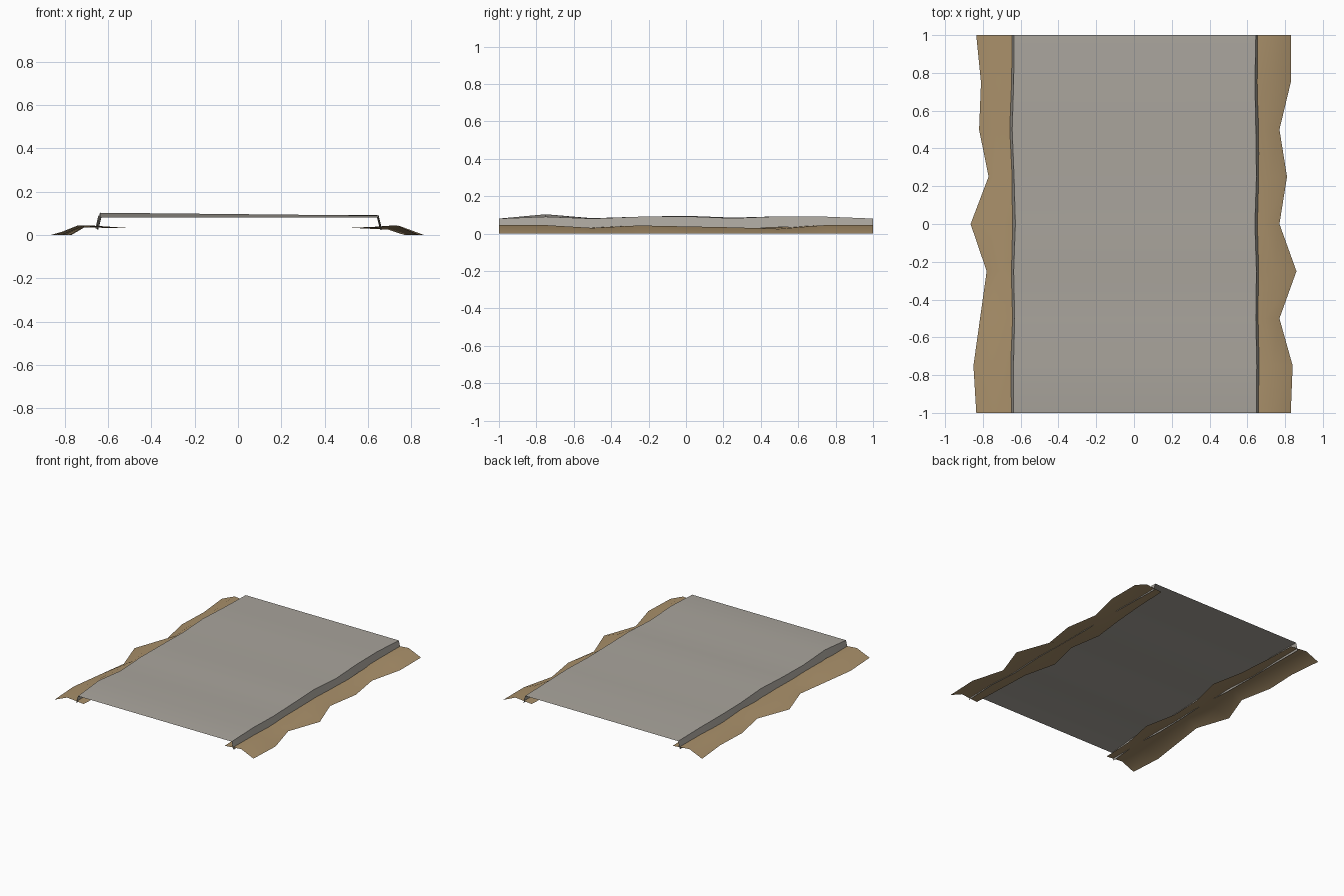
import bpy

cube = bpy.data.objects.get("Cube")
if cube:
    bpy.data.objects.remove(cube, do_unlink=True)


def make_material(name, color):
    mat = bpy.data.materials.new(name)
    mat.use_nodes = True
    mat.diffuse_color = color
    bsdf = mat.node_tree.nodes["Principled BSDF"]
    bsdf.inputs["Base Color"].default_value = color
    bsdf.inputs["Roughness"].default_value = 0.9
    return mat


stone = make_material("pale stone", (0.40, 0.375, 0.335, 1))
dirt = make_material("dry earth", (0.40, 0.28, 0.145, 1))

STEPS = 9
ys = [-1 + 2 * i / (STEPS - 1) for i in range(STEPS)]


def sheet(name, lines, mat, angle):
    """Skin a sheet across lengthwise lines, given from -x to +x as (x, z) lists."""
    verts = [(x, y, z) for xs, zs in lines for x, y, z in zip(xs, ys, zs)]
    faces = [(a, a + STEPS, a + STEPS + 1, a + 1)
             for k in range(len(lines) - 1)
             for a in range(k * STEPS, (k + 1) * STEPS - 1)]
    mesh = bpy.data.meshes.new(name)
    mesh.from_pydata(verts, [], faces)
    mesh.materials.append(mat)
    obj = bpy.data.objects.new(name, mesh)
    bpy.context.collection.objects.link(obj)
    bpy.context.view_layer.objects.active = obj
    obj.select_set(True)
    bpy.ops.object.shade_smooth_by_angle(angle=angle)
    obj.select_set(False)
    return obj


def shift(values, amount):
    return [v + amount for v in values]


# Road slab with uneven edges folded down into side walls
left_x = [-.638, -.638, -.632, -.637, -.628, -.635, -.645, -.637, -.635]
left_z = [.08, .103, .082, .09, .095, .085, .09, .085, .08]
right_x = [.648, .65, .645, .648, .64, .648, .645, .64, .645]
right_z = [.08, .09, .08, .09, .092, .082, .092, .09, .08]
sheet("road_slab", [
    (shift(left_x, -.014), shift(left_z, -.058)),
    (left_x, left_z),
    (right_x, right_z),
    (shift(right_x, .014), shift(right_z, -.058)),
], stone, 0.6)

# Earth verges: ragged outer edge on the ground, a low ridge, a flat inner edge
ground = [0] * STEPS
left_out = [-.835, -.85, -.815, -.78, -.865, -.77, -.82, -.81, -.835]
left_ridge = [.045, .045, .04, .045, .035, .045, .04, .045, .045]
left_in = [-.59, -.58, -.53, -.58, -.57, -.51, -.56, -.58, -.59]
right_out = [.83, .84, .77, .86, .77, .81, .77, .83, .83]
right_ridge = [.045, .045, .03, .043, .038, .033, .025, .045, .045]
right_in = [.59, .58, .57, .51, .57, .53, .56, .58, .59]
inner_z = [.033] * STEPS

sheet("left_edge_verge", [
    (left_out, ground),
    ([.55 * x - .27 for x in left_out], left_ridge),
    (left_in, inner_z),
], dirt, 1.0)
sheet("right_edge_verge", [
    (right_in, inner_z),
    ([.55 * x + .27 for x in right_out], right_ridge),
    (right_out, ground),
], dirt, 1.0)
